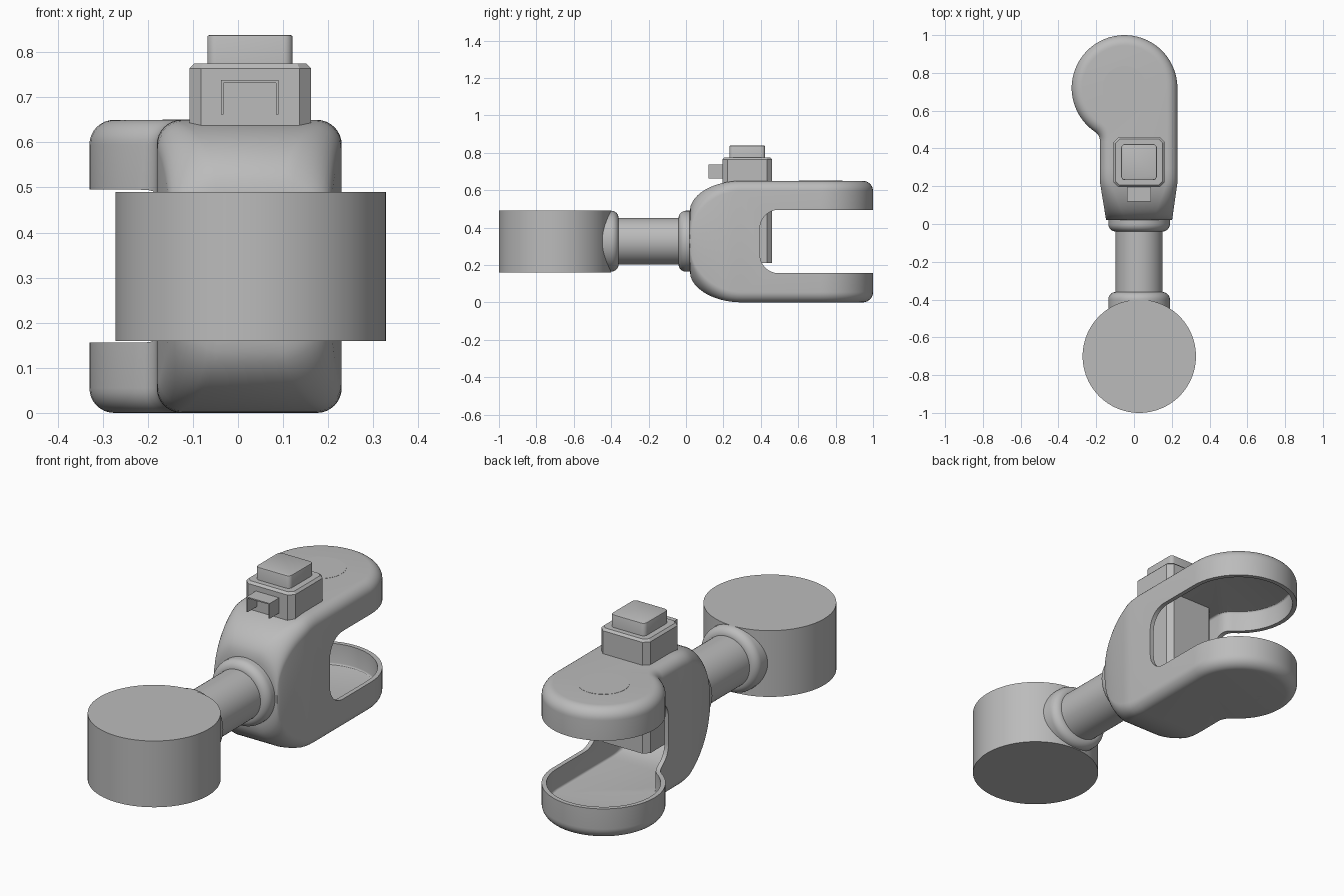
import bpy, bmesh
from math import sin, cos, pi, radians, atan2, sqrt, hypot
from mathutils import Matrix, Vector

if "Cube" in bpy.data.objects:
    bpy.data.objects.remove(bpy.data.objects["Cube"], do_unlink=True)

GREY = bpy.data.materials.new("plain grey")
GREY.use_nodes = True
GREY.diffuse_color = (0.5, 0.5, 0.5, 1)
GREY.node_tree.nodes["Principled BSDF"].inputs["Base Color"].default_value = (0.5, 0.5, 0.5, 1)

AXIS_X, AXIS_Z = 0.027, 0.327      # centre line of the arm
LOBE = Vector((-0.05, 0.72))       # centre of the fork's round end
LOBE_R, FILLET_R = 0.28, 0.06
LEFT, RIGHT, HEIGHT = -0.18, 0.23, 0.65


def make(name, bm, angle=30):
    bmesh.ops.recalc_face_normals(bm, faces=bm.faces)
    mesh = bpy.data.meshes.new(name)
    bm.to_mesh(mesh)
    bm.free()
    mesh.materials.append(GREY)
    obj = bpy.data.objects.new(name, mesh)
    bpy.context.collection.objects.link(obj)
    smooth(obj, angle)
    return obj


def smooth(obj, angle=30):
    bpy.ops.object.select_all(action='DESELECT')
    obj.select_set(True)
    bpy.context.view_layer.objects.active = obj
    bpy.ops.object.shade_smooth_by_angle(angle=radians(angle))


def block(bm, lo, hi):
    lo, hi = Vector(lo), Vector(hi)
    size = hi - lo
    mat = Matrix.Translation((lo + hi) / 2) @ Matrix.Diagonal((*size, 1))
    return bmesh.ops.create_cube(bm, size=1, matrix=mat)["verts"]


def bevel_edges(bm, rule, width, segments):
    edges = [e for e in bm.edges if rule(e.verts[0].co, e.verts[1].co)]
    bmesh.ops.bevel(bm, geom=edges, offset=width, segments=segments,
                    profile=0.5, affect='EDGES')


def upright(a, b):
    return abs(a.z - b.z) > 0.03


def disc(name, x, y, z0, z1, radius, sides=96):
    bm = bmesh.new()
    bmesh.ops.create_cone(bm, cap_ends=True, segments=sides, radius1=radius, radius2=radius,
                          depth=z1 - z0, matrix=Matrix.Translation((x, y, (z0 + z1) / 2)))
    return make(name, bm)


def lathe(name, profile, sides=64):
    """Spin (y, radius) pairs about the arm's centre line."""
    bm = bmesh.new()
    rings = [[bm.verts.new((AXIS_X + r * cos(2 * pi * i / sides), y,
                            AXIS_Z + r * sin(2 * pi * i / sides))) for i in range(sides)]
             for y, r in profile]
    for a, b in zip(rings, rings[1:]):
        for i in range(sides):
            j = (i + 1) % sides
            bm.faces.new((a[i], a[j], b[j], b[i]))
    bm.faces.new(rings[0])
    bm.faces.new(rings[-1])
    return make(name, bm)


def fork_body(name, wall, floor, radius, y0, segs=8):
    """Round neck blending into a rounded block that ends in an offset lobe."""
    y1, steps, neck = 0.30, 14, 0.175 - wall
    fillet = Vector((LEFT - FILLET_R, 0))
    reach = LOBE_R + FILLET_R
    fillet.y = LOBE.y - sqrt(reach ** 2 - (LOBE.x - fillet.x) ** 2)
    turn = atan2(LOBE.y - fillet.y, LOBE.x - fillet.x)
    bm = bmesh.new()
    levels = []
    corner = [(-pi / 2 + pi / 2 * k / segs, floor + radius) for k in range(segs + 1)]
    corner += [(pi / 2 * k / segs, HEIGHT - floor - radius) for k in range(segs + 1)]
    for k, (a, zc) in enumerate(corner):
        d = wall + radius * (1 - cos(a))
        z = zc + radius * sin(a)
        phi = radians(-65 + 130 * k / (len(corner) - 1))
        right, left = [], []
        for i in range(steps + 1):
            y = y0 + (y1 - y0) * (i / steps) ** 1.5
            u = (y - 0.02) / (y1 - 0.02)
            sx, sz = min(1, u * 1.4), sqrt(1 - (1 - u) ** 2)
            zz = (AXIS_Z + neck * sin(phi)) * (1 - sz) + z * sz
            dx = neck * cos(phi) * (1 - sx)
            right.append((AXIS_X * (1 - sx) + dx + (RIGHT - d) * sx, y, zz))
            left.append((AXIS_X * (1 - sx) - dx + (LEFT + d) * sx, y, zz))
        tail = []
        for i in range(41):
            t = (pi + turn) * i / 40
            tail.append((LOBE.x + (LOBE_R - d) * cos(t), LOBE.y + (LOBE_R - d) * sin(t), z))
        for i in range(1, 9):
            t = turn * (1 - i / 8)
            tail.append((fillet.x + (FILLET_R + d) * cos(t),
                         fillet.y + (FILLET_R + d) * sin(t), z))
        levels.append([bm.verts.new(p) for p in right + tail + left[::-1]])
    for a, b in zip(levels, levels[1:]):
        for i in range(len(a) - 1):
            bm.faces.new((a[i], a[i + 1], b[i + 1], b[i]))
    for lv in (levels[0], levels[-1]):
        for i in range(steps):
            bm.faces.new((lv[i], lv[i + 1], lv[-2 - i], lv[-1 - i]))
        bm.faces.new(lv[steps:len(lv) - steps])
    bm.faces.new([lv[0] for lv in levels] + [lv[-1] for lv in reversed(levels)])
    return make(name, bm)


def cut(obj, cutter):
    mod = obj.modifiers.new("cut", 'BOOLEAN')
    mod.operation, mod.solver, mod.object = 'DIFFERENCE', 'EXACT', cutter
    bpy.context.view_layer.update()
    graph = bpy.context.evaluated_depsgraph_get()
    mesh = bpy.data.meshes.new_from_object(obj.evaluated_get(graph))
    obj.modifiers.clear()
    obj.data = mesh
    bpy.data.objects.remove(cutter, do_unlink=True)


# Hollow fork: outer body, inner cavity, then the open slot
fork = fork_body("fork_shell", 0, 0, 0.055, 0.02)
cut(fork, fork_body("cavity", 0.022, 0.05, 0.01, 0.07, 3))
bm = bmesh.new()
block(bm, (-0.6, 0.395, 0.156), (0.6, 1.3, 0.495))
bevel_edges(bm, lambda a, b: abs(a.x - b.x) > 1 and a.y < 0.5, 0.1, 12)
cut(fork, make("slot", bm))
smooth(fork)

# Flush pivot covers above and below
disc("top_pivot_cover", LOBE.x, LOBE.y, HEIGHT - 0.004, HEIGHT + 0.001, 0.117, 48)
disc("bottom_pivot_cover", LOBE.x, LOBE.y, 0, 0.004, 0.117, 48)

# Drum, tube and the two rounded collars
disc("drum", 0.028, -0.70, 0.16, 0.49, 0.30)
lathe("arm_tube", [(-0.5, 0.125), (0.05, 0.125)])


def rounded_end(y, sign, r=0.163, b=0.04):
    return [(y + sign * b * sin(pi / 2 * i / 8), r - b * (1 - cos(pi / 2 * i / 8)))
            for i in range(9)]


lathe("front_collar", [(-0.5, 0.163)] + rounded_end(-0.40, 1))
lathe("rear_collar", [(0.04, 0.163)] + rounded_end(0, -1))

# Connector housing with chamfered corners, reaching down into the fork
bm = bmesh.new()
block(bm, (-0.108, 0.195, 0.21), (0.162, 0.46, 0.775))
bevel_edges(bm, upright, 0.026, 1)
bevel_edges(bm, lambda a, b: min(a.z, b.z) > 0.77, 0.011, 1)
make("connector_housing", bm, 20)

# Plug on top of the connector
bm = bmesh.new()
block(bm, (-0.068, 0.233, 0.76), (0.121, 0.423, 0.838))
bevel_edges(bm, upright, 0.02, 5)
bevel_edges(bm, lambda a, b: min(a.z, b.z) > 0.83, 0.004, 2)
make("connector_plug", bm)

# Latch: an upside-down channel on the connector's front
bm = bmesh.new()
block(bm, (-0.038, 0.12, 0.732), (0.09, 0.2, 0.738))
for x in (-0.038, 0.084):
    block(bm, (x, 0.12, 0.662), (x + 0.006, 0.2, 0.732))
make("connector_latch", bm)
